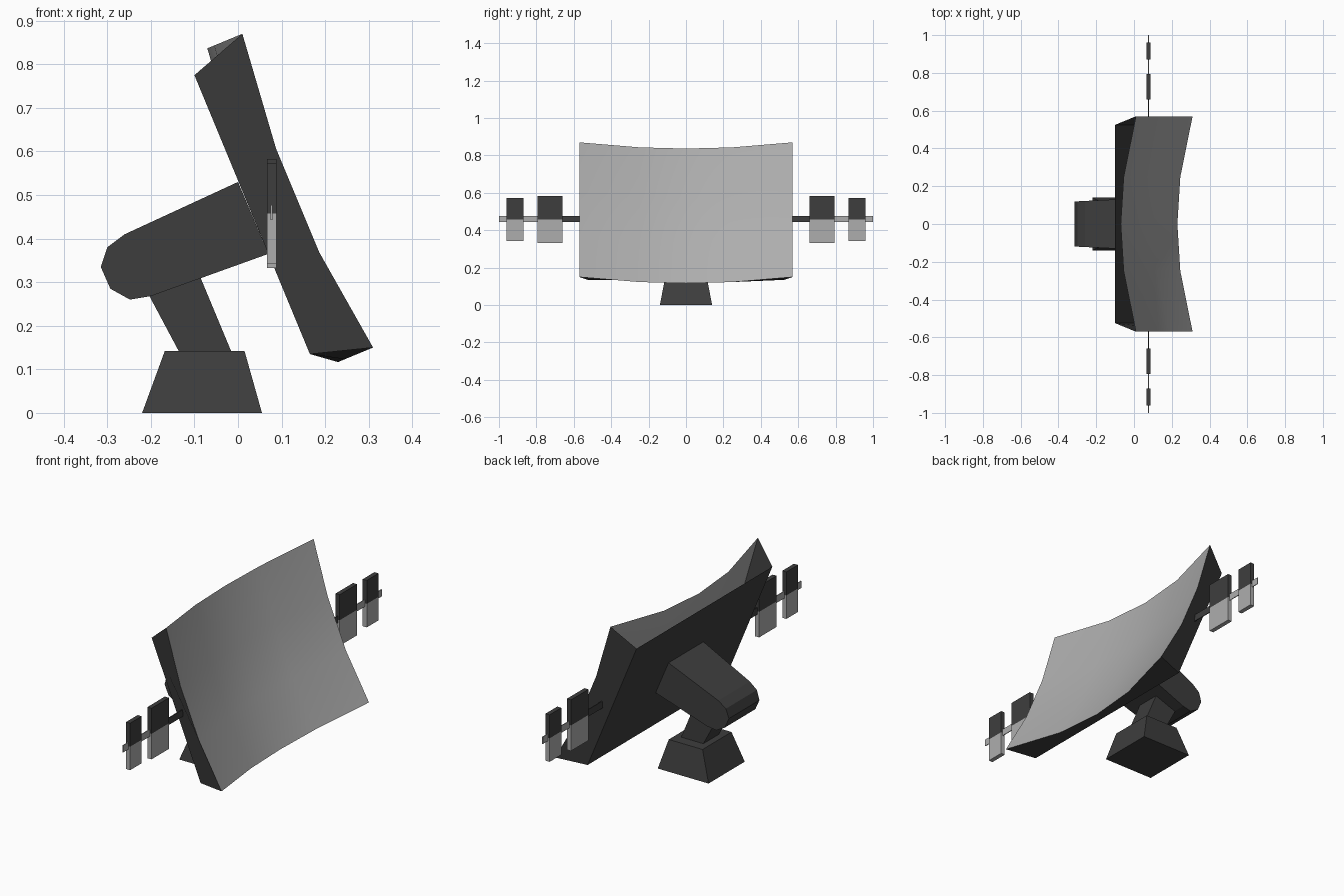
import bpy, bmesh
from mathutils import Vector

cube = bpy.data.objects.get("Cube")
if cube:
    bpy.data.objects.remove(cube, do_unlink=True)


def material(name, value):
    m = bpy.data.materials.new(name)
    m.use_nodes = True
    col = (value, value, value, 1)
    m.diffuse_color = col
    m.node_tree.nodes["Principled BSDF"].inputs["Base Color"].default_value = col
    return m


DARK = material("dark grey", 0.048)
LIGHT = material("light grey", 0.42)


def add_object(name, verts, faces, mat, fix_normals=True):
    mesh = bpy.data.meshes.new(name)
    mesh.from_pydata(verts, [], faces)
    if fix_normals:
        bm = bmesh.new()
        bm.from_mesh(mesh)
        bmesh.ops.recalc_face_normals(bm, faces=bm.faces)
        bm.to_mesh(mesh)
        bm.free()
    mesh.materials.append(mat)
    ob = bpy.data.objects.new(name, mesh)
    bpy.context.collection.objects.link(ob)
    return ob


def prism(name, profile, mat):
    """Profile of (x, z, half width) spanned across y."""
    n = len(profile)
    verts = [(x, s * w, z) for s in (-1, 1) for x, z, w in profile]
    faces = [tuple(range(n)), tuple(range(n, 2 * n))]
    faces += [(i, (i + 1) % n, n + (i + 1) % n, n + i) for i in range(n)]
    return add_object(name, verts, faces, mat)


def box(name, x, y, z, mat):
    verts = [(a, b, c) for a in x for b in y for c in z]
    faces = [(0, 1, 3, 2), (4, 5, 7, 6), (0, 1, 5, 4),
             (2, 3, 7, 6), (0, 2, 6, 4), (1, 3, 7, 5)]
    return add_object(name, verts, faces, mat)


# Tapered foot, leaning neck and round-ended arm
prism("base", [(-0.22, 0, 0.14), (0.055, 0, 0.14),
               (0.015, 0.142, 0.112), (-0.168, 0.142, 0.112)], DARK)
prism("neck", [(-0.135, 0.14, 0.06), (-0.015, 0.14, 0.06),
               (-0.09, 0.32, 0.06), (-0.215, 0.29, 0.06)], DARK)
prism("arm", [(0.0, 0.53, 0.135), (-0.26, 0.41, 0.122), (-0.30, 0.38, 0.12),
              (-0.315, 0.335, 0.118), (-0.293, 0.285, 0.118),
              (-0.248, 0.26, 0.12), (-0.20, 0.268, 0.122),
              (0.07, 0.365, 0.135)], DARK)

# Concave panel: curved across its width and along its height
normal = Vector((0.924, 0, 0.383))
top, bottom = Vector((0.01, 0, 0.87)), Vector((0.31, 0, 0.15))
COLS = [(-0.57, 0), (-0.25, 0.07), (0, 0.087), (0.25, 0.07), (0.57, 0)]
ROWS = [(0, 0), (0.35, 0.03), (0.68, 0.03), (1, 0)]


def panel_point(row, col):
    t, sag_t = ROWS[row]
    y, sag_y = COLS[col]
    return top.lerp(bottom, t) + Vector((0, y, 0)) - normal * (sag_t + sag_y)


verts = [panel_point(r, c) for r in range(4) for c in range(5)]
faces = [(r * 5 + c, r * 5 + 5 + c, r * 5 + 6 + c, r * 5 + 1 + c)
         for r in range(3) for c in range(4)]
panel = add_object("dish_panel", verts, faces, LIGHT, False)
for p in panel.data.polygons:
    p.use_smooth = True

# Housing behind the panel: flat back, two sides, underside, open top
rim = [panel_point(r, 0) for r in range(4)]
rim += [panel_point(3, c) for c in range(1, 5)]
rim += [panel_point(r, 4) for r in (2, 1, 0)]
back_y = [-0.525, -0.23, 0, 0.23, 0.525]
back = [Vector((-0.10, -0.525, 0.775))]
back += [Vector((0.165, y, 0.135)) for y in back_y]
back += [Vector((-0.10, 0.525, 0.775))]
nr = len(rim)
b = [nr + i for i in range(7)]
faces = [(0, 1, 2, 3, b[1], b[0]), (7, 8, 9, 10, b[6], b[5]), tuple(b)]
faces += [(3 + i, 4 + i, b[2 + i], b[1 + i]) for i in range(4)]
add_object("dish_housing", rim + back, faces, DARK)

# Side rods, each carrying two crosswise two-tone fins
for side, s in (("left", 1), ("right", -1)):
    def span(lo, hi):
        return sorted((s * lo, s * hi))

    box(f"{side}_inner_rod", (0.075, 0.079), span(0.48, 0.79), (0.443, 0.477), DARK)
    box(f"{side}_outer_rod", (0.075, 0.079), span(0.79, 1.0), (0.443, 0.477), LIGHT)
    for name, lo, hi, z0, z1 in (("inner", 0.66, 0.795, 0.333, 0.583),
                                 ("outer", 0.87, 0.96, 0.343, 0.573)):
        box(f"{side}_{name}_fin_upper", (0.066, 0.088), span(lo, hi), (0.458, z1), DARK)
        box(f"{side}_{name}_fin_lower", (0.066, 0.088), span(lo, hi), (z0, 0.458), LIGHT)
